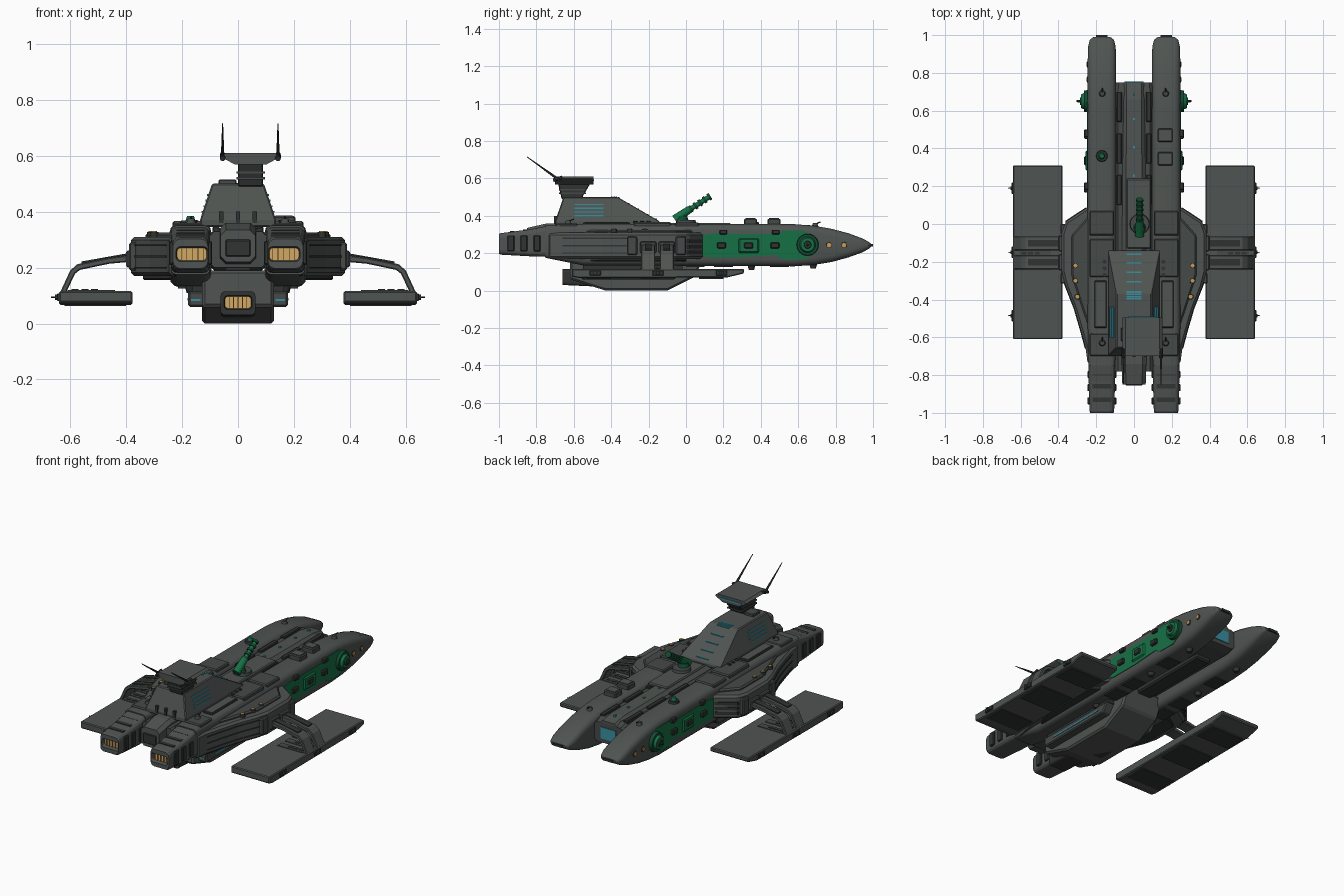
import bpy, bmesh, math
from mathutils import Vector, Matrix

def mat(name, r, g, b):
    m = bpy.data.materials.new(name)
    m.diffuse_color = (r, g, b, 1)
    return m

HULL = mat("hull_grey", .078, .088, .082)
DARK = mat("dark_grey", .03, .033, .032)
MID = mat("panel_grey", .06, .067, .063)
GREEN = mat("green_paint", .008, .16, .06)
DEEP = mat("dark_green", .006, .07, .03)
BLUE = mat("blue_window", .04, .28, .36)
GLOW = mat("engine_glow", .65, .40, .13)
LAMP = mat("amber_lamp", .6, .32, .08)

def finish(name, bm, m, mirror=False, bevel=0, smooth=False, cap=None):
    bmesh.ops.recalc_face_normals(bm, faces=bm.faces)
    me = bpy.data.meshes.new(name)
    bm.to_mesh(me)
    bm.free()
    me.materials.append(m)
    if cap:
        me.materials.append(cap)
    if smooth:
        me.shade_smooth()
        me.set_sharp_from_angle(angle=math.radians(32))
    ob = bpy.data.objects.new(name, me)
    bpy.context.collection.objects.link(ob)
    if bevel:
        b = ob.modifiers.new("bevel", 'BEVEL')
        b.width, b.segments = bevel, 1
    if mirror:
        ob.modifiers.new("mirror", 'MIRROR')
    return ob

def rings(name, loops, m, cap=None, **kw):
    """Skin a list of equal-length point loops and close both ends."""
    bm = bmesh.new()
    vs = [[bm.verts.new(p) for p in l] for l in loops]
    n = len(vs[0])
    for a, b in zip(vs, vs[1:]):
        for i in range(n):
            bm.faces.new((a[i], a[(i + 1) % n], b[(i + 1) % n], b[i]))
    bm.faces.new(vs[0])
    bm.faces.new(vs[-1]).material_index = 1 if cap else 0
    return finish(name, bm, m, cap=cap, **kw)

def rect(x0, x1, y0, y1, z):
    return [(x0, y0, z), (x1, y0, z), (x1, y1, z), (x0, y1, z)]

def box(name, x0, x1, y0, y1, z0, z1, m, **kw):
    return rings(name, [rect(x0, x1, y0, y1, z0), rect(x0, x1, y0, y1, z1)], m, **kw)

def prism(name, pts, axis, a, b, m, **kw):
    def put(p, t):
        p = list(p)
        p.insert(axis, t)
        return p
    return rings(name, [[put(p, t) for p in pts] for t in (a, b)], m, **kw)

def loft(name, stations, m, seg=3, **kw):
    """Rounded-rectangle sections along y: (y, x0, x1, z0, z1, radius)."""
    loops = []
    for y, x0, x1, z0, z1, r in stations:
        l = []
        for k, (cx, cz) in enumerate([(x1 - r, z1 - r), (x0 + r, z1 - r), (x0 + r, z0 + r), (x1 - r, z0 + r)]):
            for i in range(seg + 1):
                t = math.pi / 2 * (k + i / seg)
                l.append((cx + r * math.cos(t), y, cz + r * math.sin(t)))
        loops.append(l)
    return rings(name, loops, m, **kw)

def rod(name, p, q, r1, r2, m, n=16, **kw):
    p, q = Vector(p), Vector(q)
    d = q - p
    bm = bmesh.new()
    bmesh.ops.create_cone(bm, cap_ends=True, segments=n, radius1=r1, radius2=r2, depth=d.length,
                          matrix=Matrix.Translation((p + q) / 2) @ d.to_track_quat('Z', 'Y').to_matrix().to_4x4())
    return finish(name, bm, m, smooth=n > 8, **kw)

# Twin main hulls with blunt, wedge-like noses
loft("main_hull", [(-.75, .10, .24, .175, .35, .02), (-.55, .095, .245, .135, .357, .032),
     (.58, .095, .245, .13, .355, .035), (.68, .095, .245, .137, .347, .035), (.78, .095, .245, .153, .33, .035),
     (.87, .095, .245, .178, .306, .032), (.94, .097, .243, .203, .28, .028), (.975, .106, .234, .222, .262, .018),
     (.99, .125, .215, .234, .25, .007)], HULL, mirror=True, smooth=True)
box("nose_tip", .14, .2, .98, 1.0, .235, .249, DARK, mirror=True)

# Main engines with recessed glowing nozzles
loft("main_engine", [(-.72, .10, .24, .18, .35, .025), (-.83, .10, .24, .183, .328, .025), (-.99, .105, .235, .192, .307, .025),
     (-1.0, .108, .232, .197, .302, .025), (-1.0, .108, .222, .222, .275, .015), (-.975, .112, .218, .226, .271, .015)],
     HULL, cap=GLOW, mirror=True)
for y in (-.79, -.86, -.93):
    box("engine_side_rib", .225, .247, y - .025, y + .012, .21, .295, DARK, mirror=True, bevel=.004)
    box("engine_inner_rib", .093, .115, y - .025, y + .012, .21, .295, DARK, mirror=True, bevel=.004)
    box("engine_top_rib", .12, .22, y - .012, y + .012, .30, .326 + .12 * (y + .86), DARK, mirror=True)
for i in range(5):
    box("nozzle_vane", .122 + i * .02, .124 + i * .02, -.985, -.975, .228, .268, LAMP, mirror=True)

# Central body, dorsal spine and front hangar window
loft("centre_body", [(-.78, -.1, .1, .2, .33, .015), (.70, -.1, .1, .19, .335, .015), (.75, -.095, .095, .2, .32, .015)], MID, seg=1)
loft("dorsal_spine", [(-.85, -.062, .062, .22, .335, .02), (-.74, -.065, .065, .21, .36, .02), (.66, -.06, .06, .25, .35, .02),
     (.75, -.06, .06, .25, .335, .02)], HULL, seg=1)
box("hangar_window", -.05, .05, .745, .754, .225, .295, BLUE)
box("rear_vent", -.045, .045, -.856, -.84, .24, .3, DARK, bevel=.004)
for y in (.1, .25, .4, .55, .68):
    box("spine_light", -.005, .005, y, y + .012, .34, .357, BLUE)
for y in (.62, .4, .18):
    box("spine_side_plate", .064, .092, y - .08, y + .08, .32, .345, DARK, mirror=True, bevel=.004)
box("keel_spine", -.05, .05, -.5, .6, .165, .2, DARK, bevel=.008)

# Side sponsons
outline = [(.2, .1), (.245, .09), (.362, .012), (.383, -.05), (.383, -.25), (.362, -.33), (.315, -.45), (.28, -.57), (.256, -.66), (.245, -.74), (.2, -.74)]
prism("side_sponson", outline, 2, .17, .31, HULL, mirror=True, bevel=.012)
prism("sponson_top_plate", [(.2, .05), (.25, .03), (.33, -.06), (.33, -.27), (.27, -.46), (.2, -.66)], 2, .3, .325, MID, mirror=True, bevel=.008)
prism("sponson_bottom_plate", [(.2, .03), (.34, -.06), (.34, -.27), (.27, -.46), (.2, -.6)], 2, .155, .18, DARK, mirror=True, bevel=.006)
for z in (.205, .235, .265):
    prism("sponson_front_slat", [(.255, .088), (.362, .017), (.362, 0), (.255, .07)], 2, z - .01, z + .008, DARK, mirror=True)
for x, y in ((.31, -.22), (.31, -.30), (.30, -.385)):
    rod("sponson_lamp_rim", (x, y, .3), (x, y, .328), .016, .015, DARK, 12, mirror=True)
    rod("sponson_lamp", (x, y, .3), (x, y, .331), .01, .01, LAMP, 12, mirror=True)
for y in (-.02, -.28):
    box("sponson_side_block", .36, .39, y - .035, y + .02, .19, .29, MID, mirror=True, bevel=.006)
for z in (.2, .24, .28):
    prism("sponson_side_line", [(.388, -.26), (.366, -.33), (.319, -.45), (.284, -.57), (.26, -.66),
          (.25, -.66), (.274, -.57), (.309, -.45), (.356, -.33), (.378, -.26)], 2, z - .003, z + .003, DARK, mirror=True)

# Outrigger struts: two bent arms per side
arm = [(.37, .247), (.46, .236), (.575, .212), (.60, .19), (.637, .11), (.615, .11), (.583, .178), (.565, .192), (.46, .214), (.37, .222)]
for y in (-.24, -.14):
    prism("outrigger_strut", arm, 1, y, y + .075, HULL, mirror=True, bevel=.004)
    prism("strut_cover", [(.385, .253), (.56, .222), (.56, .206), (.385, .232)], 1, y + .02, y + .055, DARK, mirror=True)
    box("strut_socket", .37, .40, y - .006, y + .081, .2, .262, MID, mirror=True, bevel=.006)

# Flat outrigger floats
prism("outrigger_float", [(-.61, .075), (-.61, .116), (.31, .116), (.31, .092), (.22, .07), (-.57, .067)], 0, .378, .64, HULL, mirror=True, bevel=.005)
for y0, y1 in ((-.53, -.40), (-.24, -.06), (.07, .2)):
    box("float_bottom_panel", .40, .62, y0, y1, .063, .075, DARK, mirror=True)
for y in (-.225, -.155, -.085):
    box("float_top_band", .44, .61, y - .02, y + .02, .11, .12, MID, mirror=True)
    for k in range(3):
        box("float_vent", .50 + k * .035, .525 + k * .035, y - .006, y + .006, .112, .123, DARK, mirror=True)
for y in (.19, -.15, -.485):
    box("float_edge_block", .63, .648, y - .03, y + .03, .08, .108, DARK, mirror=True, bevel=.003)
    rod("float_light", (.64, y, .094), (.655, y, .094), .012, .009, MID, 10, mirror=True)
    rod("float_aerial", (.65, y, .094), (.668, y, .094), .003, .002, DARK, 6, mirror=True)

# Belly pod with side galleries and a third engine
prism("belly_pod", [(-.62, .06), (-.62, .19), (.1, .19), (.05, .075), (-.10, 0), (-.43, 0)], 0, -.128, .128, HULL, bevel=.01)
prism("belly_side_gallery", [(-.56, .06), (-.56, .115), (-.02, .115), (-.06, .06)], 0, .12, .178, MID, mirror=True, bevel=.006)
box("belly_upper_link", .1, .165, -.55, -.02, .11, .18, DARK, mirror=True)
box("gallery_window", .175, .181, -.48, -.1, .083, .091, BLUE, mirror=True)
box("gallery_rear_light", .135, .168, -.563, -.55, .08, .088, BLUE, mirror=True)
box("belly_floor_panel", -.08, .08, -.38, -.14, -.0, .01, DARK)
loft("belly_engine", [(-.45, -.062, .062, .02, .115, .015), (-.66, -.062, .062, .03, .115, .015),
     (-.66, -.05, .05, .05, .1, .012), (-.645, -.047, .047, .054, .097, .012)], DARK, cap=GLOW)
for i in range(5):
    box("belly_nozzle_vane", -.033 + i * .016, -.031 + i * .016, -.655, -.645, .056, .095, LAMP)

# Bridge tower with window rows
rings("bridge_tower", [rect(-.136, .136, -.70, -.14, .345), rect(-.136, .136, -.70, -.14, .37), rect(-.093, .093, -.655, -.365, .5)], HULL, bevel=.005)
for z in (.40, .42, .44, .46):
    x = .136 - .331 * (z - .37)
    box("tower_side_window", x - .01, x + .004, -.60, -.44, z - .003, z + .003, BLUE, mirror=True)
for y in (-.16, -.205, -.255, -.305, -.36, -.372, -.384, -.396):
    z = .37 + min(.13, (-.14 - y) * .578)
    box("tower_front_window", -.04, .04, y - .004, y + .004, z - .02, z + .003, BLUE)
for x in (-.06, 0, .06):
    box("tower_rear_rib", x - .008, x + .008, -.705, -.66, .36, .40, DARK)
box("tower_roof_sensor", -.07, -.005, -.62, -.55, .495, .515, MID, bevel=.004)
prism("bridge_neck", [(-.665, .49), (-.685, .575), (-.51, .575), (-.56, .49)], 0, 0, .09, DARK, bevel=.004)
for z in (.52, .54):
    box("neck_ring", -.006, .096, -.68, -.535, z - .004, z + .004, MID)
prism("upper_bridge", [(-.06, .598), (-.045, .61), (.135, .61), (.15, .598), (.14, .59), (.10, .568), (-.01, .568), (-.05, .59)], 1, -.70, -.495, HULL)
box("upper_bridge_window", -.03, .12, -.50, -.491, .585, .594, BLUE)
for x in (-.055, .143):
    rod("antenna_mount", (x, -.71, .59), (x, -.66, .605), .01, .01, DARK, 8)
    rod("antenna", (x, -.69, .60), (x, -.85, .715), .007, .002, DARK, 6)

# Main deck gun on a raised platform
prism("gun_platform", [(-.04, -.13), (-.04, .24), (.09, .24), (.09, -.13)], 2, .34, .362, HULL, bevel=.006)
rod("gun_base", (.03, 0, .355), (.03, 0, .378), .055, .05, MID, 20)
rod("gun_mount", (.03, -.02, .37), (.03, -.02, .4), .035, .025, DEEP, 12)
rod("gun_breech", (.03, -.06, .38), (.03, .02, .435), .024, .02, GREEN, 12)
rod("gun_barrel", (.03, 0, .42), (.03, .13, .505), .013, .013, GREEN, 12)
for i in range(5):
    t = .2 + i * .19
    c = Vector((.03, .13 * t, .42 + .085 * t))
    d = Vector((0, .13, .085)).normalized() * .007
    rod("gun_ring", c - d, c + d, .019, .019, DEEP, 12)

# Green flank panels, hatches and round side turrets
prism("green_flank", [(.05, .195), (.05, .285), (.14, .305), (.48, .302), (.52, .32), (.63, .32), (.69, .285), (.69, .2),
      (.63, .165), (.52, .165), (.48, .19), (.3, .178), (.12, .178)], 0, .24, .2485, GREEN, mirror=True)
box("flank_bulge", .24, .256, .28, .39, .2, .28, GREEN, mirror=True, bevel=.008)
for y in (.19, .335, .475):
    box("flank_hatch", .24, .264, y - .024, y + .024, .226, .258, DARK, mirror=True, bevel=.005)
rod("side_turret_base", (.24, .65, .245), (.265, .65, .245), .06, .056, DEEP, 24, mirror=True)
rod("side_turret_ring", (.26, .65, .245), (.28, .65, .245), .045, .036, GREEN, 24, mirror=True)
rod("side_turret_cap", (.275, .65, .245), (.287, .65, .245), .022, .018, DARK, 16, mirror=True)
rod("side_turret_barrel", (.28, .65, .245), (.305, .65, .245), .007, .005, DEEP, 8, mirror=True)
for y in (.765, .845):
    rod("nose_lamp_rim", (.24, y, .243), (.248, y, .243), .017, .016, DARK, 14, mirror=True)
    rod("nose_lamp", (.24, y, .243), (.251, y, .243), .012, .012, LAMP, 14, mirror=True)
for y in (.2, .48):
    box("hull_shoulder_block", .235, .264, y - .02, y + .02, .30, .325, DARK, mirror=True, bevel=.004)

# Hull-top plating, hatches and small turrets
for y0, y1, z in ((-.06, .07, .363), (-.28, -.08, .366), (-.70, -.58, .36)):
    box("hull_top_plate", .105, .235, y0, y1, .33, z, MID, mirror=True, bevel=.006)
for k in range(3):
    rod("deck_port", (.155, -.2 - k * .035, .36), (.155, -.2 - k * .035, .371), .011, .011, DARK, 10, mirror=True)
box("long_hatch", .145, .21, -.55, -.30, .35, .364, DARK, mirror=True, bevel=.004)
box("long_hatch_lid", .152, .203, -.54, -.31, .36, .368, HULL, mirror=True)
for y in (.345, .47):
    box("deck_crate", .125, .205, y - .035, y + .035, .345, .384, MID, bevel=.005)
    box("deck_crate_lid", .135, .195, y - .026, y + .026, .38, .387, HULL)
rod("deck_turret_base", (-.17, .36, .35), (-.17, .36, .368), .032, .028, DARK, 16)
rod("deck_turret", (-.17, .36, .36), (-.17, .36, .385), .02, .012, GREEN, 12)
for y, z in ((.69, .345), (-.63, .36)):
    rod("top_turret", (.168, y, z - .01), (.168, y, z + .016), .02, .012, MID, 14, mirror=True)
    rod("top_turret_gun", (.168, y, z + .01), (.168, y + .03, z + .022), .004, .003, DARK, 6, mirror=True)
for y, z in ((.35, .13), (-.12, .135), (.68, .137)):
    rod("bottom_turret", (.17, y, z + .015), (.17, y, z - .02), .024, .014, DARK, 14, mirror=True)
for y in (.05, .2, .5):
    box("hull_bottom_panel", .125, .215, y - .05, y + .05, .125, .14, DARK, mirror=True)
